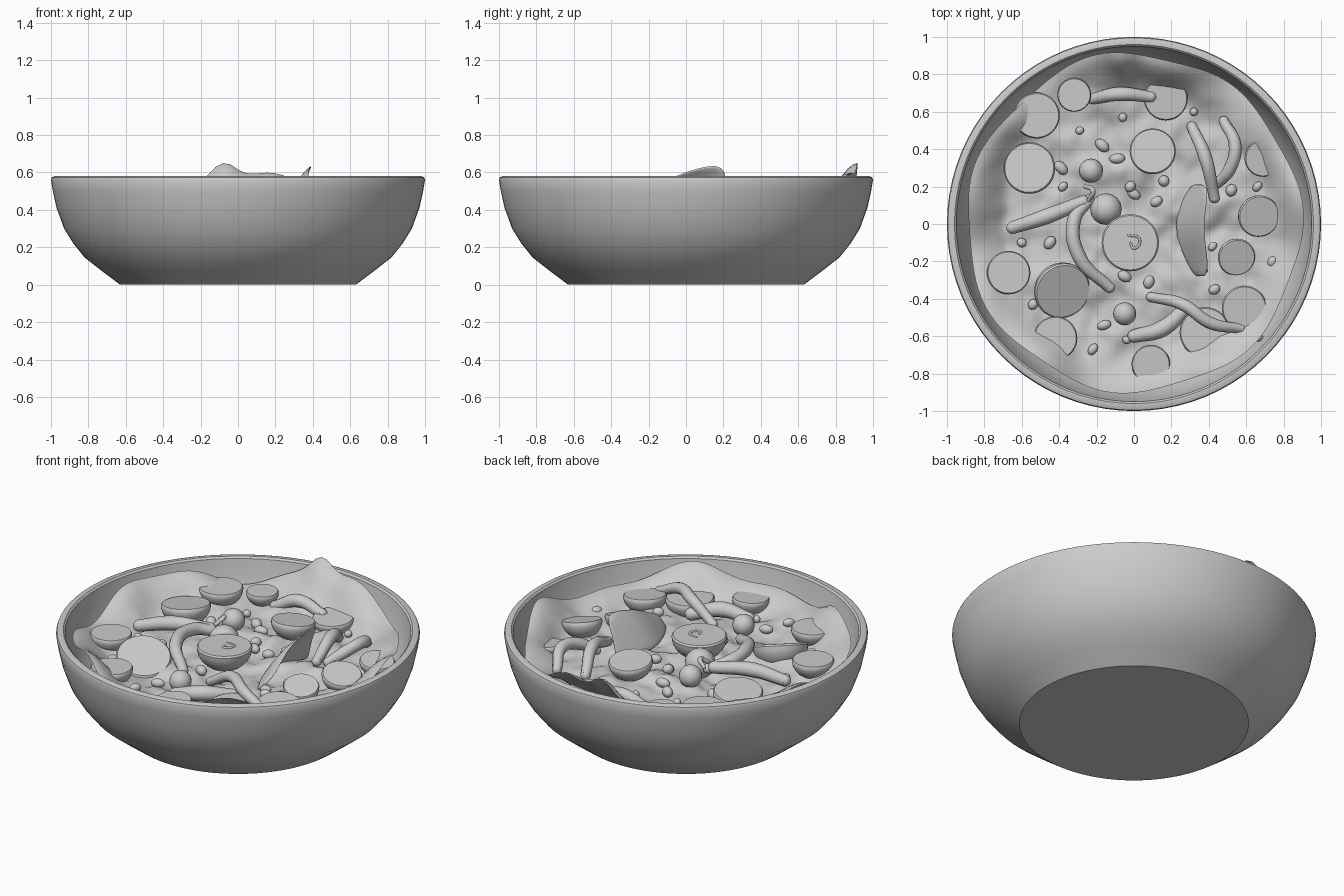
import bpy, bmesh, math, random
from mathutils import Vector, noise

random.seed(4)
if "Cube" in bpy.data.objects:
    bpy.data.objects.remove(bpy.data.objects["Cube"])

clay = bpy.data.materials.new("plain_grey")
clay.use_nodes = True
clay.diffuse_color = (0.6, 0.6, 0.6, 1)
clay.node_tree.nodes["Principled BSDF"].inputs["Base Color"].default_value = (0.6, 0.6, 0.6, 1)


def finish(name, bm, sharp=40):
    mesh = bpy.data.meshes.new(name)
    bm.to_mesh(mesh)
    bm.free()
    ob = bpy.data.objects.new(name, mesh)
    bpy.context.collection.objects.link(ob)
    mesh.materials.append(clay)
    bpy.context.view_layer.objects.active = ob
    ob.select_set(True)
    bpy.ops.object.shade_smooth_by_angle(angle=math.radians(sharp))
    ob.select_set(False)
    return ob


def lathe(name, profile, steps, sharp=40):
    bm = bmesh.new()
    verts = [bm.verts.new((r, 0, z)) for r, z in profile]
    edges = [bm.edges.new(pair) for pair in zip(verts, verts[1:])]
    bmesh.ops.spin(bm, geom=verts + edges, cent=(0, 0, 0), axis=(0, 0, 1),
                   angle=math.tau, steps=steps, use_duplicate=False)
    bmesh.ops.remove_doubles(bm, verts=bm.verts, dist=0.0005)
    bmesh.ops.recalc_face_normals(bm, faces=bm.faces)
    return finish(name, bm, sharp)


def smooth(t):
    t = max(0, min(1, t))
    return t * t * (3 - 2 * t)


def bump(a, centre, width):
    d = (a - centre + math.pi) % math.tau - math.pi
    return math.exp(-(d / width) ** 2)


def bed_height(x, y):
    return 0.4 + 0.05 * noise.noise(Vector((x * 5, y * 5, 2))) + 0.02 * noise.noise(Vector((x * 12, y * 12, 5)))


# Bowl
lathe("bowl", [(0, 0), (0.63, 0), (0.73, 0.075), (0.82, 0.145), (0.88, 0.22), (0.93, 0.3),
               (0.97, 0.41), (0.99, 0.5), (1, 0.56), (0.995, 0.574), (0.98, 0.58), (0.96, 0.58),
               (0.95, 0.57), (0.935, 0.48), (0.91, 0.39), (0.85, 0.27), (0.74, 0.16),
               (0.6, 0.08), (0, 0.07)], 80, 35)

# Leafy bed: wavy sheet curling up against the bowl wall
bm = bmesh.new()
rings, around = 36, 144
grid = []
for i in range(1, rings + 1):
    t = i / rings
    ring = []
    for j in range(around):
        a = math.tau * j / around
        edge = 0.51 + 0.05 * math.sin(5 * a + 0.5) + 0.02 * math.sin(11 * a)
        edge += 0.1 * bump(a, math.radians(95), 0.1) + 0.04 * bump(a, math.radians(85), 0.25)
        reach = 0.895 + 0.015 * math.sin(7 * a + 1) + 0.025 * bump(a, math.radians(95), 0.3)
        x, y = t * reach * math.cos(a), t * reach * math.sin(a)
        lift = smooth((t - 0.74) / 0.26)
        z = bed_height(x, y) * (1 - lift) + min(edge, 0.65) * lift
        ring.append(bm.verts.new((x, y, z)))
    grid.append(ring)
centre = bm.verts.new((0, 0, bed_height(0, 0)))
for j in range(around):
    k = (j + 1) % around
    bm.faces.new((centre, grid[0][j], grid[0][k]))
    for inner, outer in zip(grid, grid[1:]):
        bm.faces.new((inner[j], outer[j], outer[k], inner[k]))
finish("leaf_bed", bm, 60)

# Halved tomatoes: x, y, radius, top height, tilt about x, tilt about y (degrees)
tomatoes = [(-0.02, -0.1, 0.153, 0.52, 0, 0), (0.1, 0.39, 0.123, 0.52, -8, 0),
            (0.17, 0.67, 0.117, 0.45, 5, 0), (-0.56, 0.3, 0.138, 0.48, -6, -6),
            (-0.52, 0.58, 0.123, 0.485, 0, 0), (-0.32, 0.69, 0.09, 0.47, 0, 0),
            (-0.67, -0.26, 0.116, 0.485, 0, 0), (-0.38, -0.36, 0.153, 0.46, 18, 17),
            (-0.42, -0.61, 0.117, 0.48, 0, 0), (0.09, -0.75, 0.103, 0.47, 4, 0),
            (0.38, -0.58, 0.136, 0.46, 0, 0), (0.59, -0.45, 0.12, 0.47, 5, 5),
            (0.55, -0.18, 0.1, 0.46, 14, 10), (0.67, 0.04, 0.112, 0.48, 10, 12),
            (0.69, 0.35, 0.098, 0.45, 5, 8)]
for n, (x, y, r, z, tx, ty) in enumerate(tomatoes):
    arc = [(r * math.cos(i * math.pi / 20), -0.01 - 0.85 * r * math.sin(i * math.pi / 20)) for i in range(10)]
    half = lathe(f"tomato_half_{n + 1}", [(0, 0), (r * 0.95, 0)] + arc + [(0, -0.01 - 0.85 * r)], 40)
    half.location = (x, y, z)
    half.rotation_euler = (math.radians(tx), math.radians(ty), 0)


# Onion strips: round tubes along arched paths
def strip(name, points, radius, flat=1.0):
    curve = bpy.data.curves.new(name, "CURVE")
    curve.dimensions = "3D"
    curve.bevel_depth = radius
    curve.bevel_resolution = 3
    curve.use_fill_caps = True
    curve.resolution_u = 10
    spline = curve.splines.new("BEZIER")
    spline.bezier_points.add(len(points) - 1)
    for i, (p, co) in enumerate(zip(spline.bezier_points, points)):
        p.co = co
        p.handle_left_type = p.handle_right_type = "AUTO"
        p.radius = 0.8 if i in (0, len(points) - 1) else 1
    temp = bpy.data.objects.new(name + "_path", curve)
    bpy.context.collection.objects.link(temp)
    bm = bmesh.new()
    mesh = bpy.data.meshes.new_from_object(temp.evaluated_get(bpy.context.evaluated_depsgraph_get()))
    bm.from_mesh(mesh)
    bpy.data.objects.remove(temp)
    bmesh.ops.remove_doubles(bm, verts=bm.verts, dist=0.0005)
    # Rounded ends
    for end in (points[0], points[-1]):
        geo = bmesh.ops.create_uvsphere(bm, u_segments=12, v_segments=8, radius=radius * 0.8)
        bmesh.ops.translate(bm, verts=geo["verts"], vec=end)
    finish(name, bm, 50)


strip("left_strip", [(-0.65, -0.02, 0.44), (-0.47, 0.04, 0.48), (-0.27, 0.12, 0.47)], 0.042)
strip("middle_strip", [(-0.24, 0.13, 0.46), (-0.32, 0.02, 0.49), (-0.29, -0.18, 0.49), (-0.13, -0.34, 0.43)], 0.037)
strip("back_strip", [(-0.22, 0.67, 0.41), (-0.08, 0.695, 0.47), (0.09, 0.68, 0.44)], 0.038)
strip("inner_right_strip", [(0.31, 0.52, 0.42), (0.38, 0.36, 0.51), (0.43, 0.14, 0.45)], 0.036)
strip("outer_right_strip", [(0.48, 0.55, 0.42), (0.54, 0.42, 0.49), (0.51, 0.29, 0.47), (0.45, 0.22, 0.42)], 0.034)
strip("front_strip", [(0.09, -0.39, 0.44), (0.26, -0.43, 0.53), (0.41, -0.53, 0.52), (0.57, -0.56, 0.45)], 0.033)
strip("low_front_strip", [(0.0, -0.6, 0.42), (0.15, -0.56, 0.45), (0.28, -0.45, 0.43)], 0.045)

# Curled upright leaf
bm = bmesh.new()
rows = []
crest = [(-0.28, 0.46), (-0.2, 0.5), (-0.06, 0.58), (0.06, 0.62), (0.17, 0.645), (0.21, 0.6)]
for i, (y, top) in enumerate(crest):
    width = 0.02 + 0.14 * math.sin((i + 0.5) / len(crest) * math.pi)
    rows.append([bm.verts.new((0.39 - width * (1 - s) ** 0.7 + 0.015 * math.sin(i * 2), y, 0.4 + (top - 0.4) * s))
                 for s in (0, 0.25, 0.5, 0.75, 1)])
for a, b in zip(rows, rows[1:]):
    for k in range(4):
        bm.faces.new((a[k], b[k], b[k + 1], a[k + 1]))
leaf = finish("upright_leaf", bm, 70)
solid = leaf.modifiers.new("thickness", "SOLIDIFY")
solid.thickness = 0.012
leaf.modifiers.new("soften", "SUBSURF").levels = 1


def ball(bm, x, y, z, size, stretch=1.0, turn=0.0):
    verts = bmesh.ops.create_uvsphere(bm, u_segments=16, v_segments=10, radius=size)["verts"]
    for v in verts:
        px = v.co.x * stretch
        v.co = Vector((x + px * math.cos(turn) - v.co.y * math.sin(turn),
                       y + px * math.sin(turn) + v.co.y * math.cos(turn), z + v.co.z))


# Olives
bm = bmesh.new()
ball(bm, -0.23, 0.285, 0.47, 0.065)
ball(bm, -0.15, 0.08, 0.45, 0.085)
ball(bm, -0.05, -0.48, 0.44, 0.062)
finish("olives", bm)

# Scattered small seeds and kernels
spots = [(-0.06, 0.57), (0.32, 0.6), (-0.39, 0.3), (-0.38, 0.2), (-0.29, 0.5), (-0.17, 0.42), (-0.02, 0.2),
         (0.0, 0.16), (0.16, 0.23), (0.12, 0.12), (-0.6, -0.1), (-0.45, -0.1), (-0.05, -0.28), (0.08, -0.31),
         (0.43, -0.35), (0.36, -0.25), (0.42, -0.12), (0.74, -0.2), (0.52, 0.18), (0.66, 0.2), (-0.22, -0.67),
         (-0.16, -0.54), (-0.04, -0.62), (-0.54, -0.43), (-0.44, -0.44), (0.65, -0.6), (-0.09, 0.35)]
bm = bmesh.new()
for x, y in spots:
    ball(bm, x, y, bed_height(x, y) + 0.02, random.uniform(0.02, 0.03), random.uniform(1, 1.6), random.uniform(0, 3))
finish("kernels", bm)

# Small stem twist on the centre tomato and by the olive
strip("stem_scar", [(-0.03, -0.06, 0.518), (0.03, -0.08, 0.521), (0.0, -0.13, 0.521), (-0.02, -0.1, 0.518)], 0.007)
strip("olive_stem", [(-0.26, 0.2, 0.5), (-0.22, 0.18, 0.53), (-0.24, 0.13, 0.5)], 0.014)
